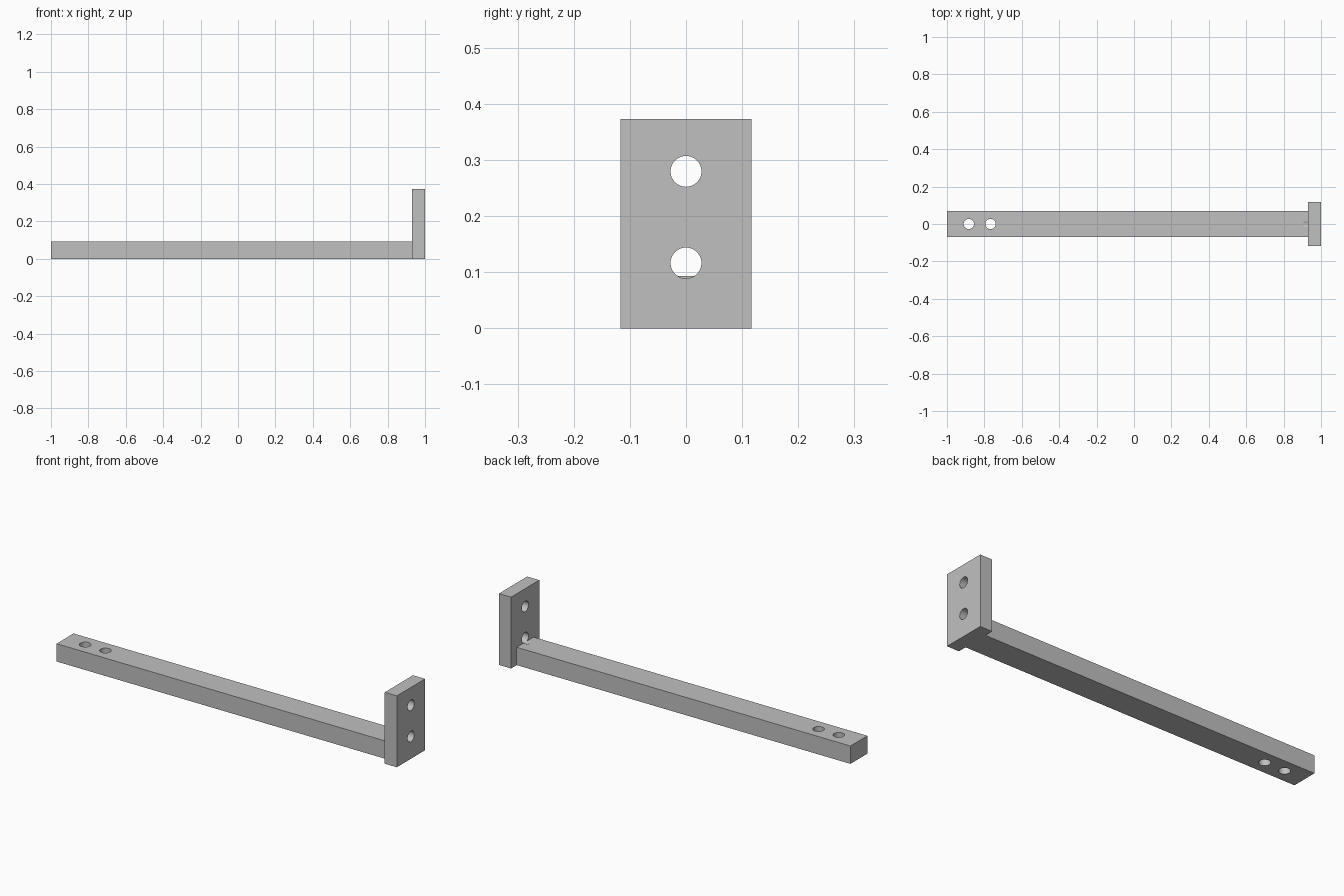
import bpy
from math import pi

default_cube = bpy.data.objects.get("Cube")
if default_cube:
    bpy.data.objects.remove(default_cube, do_unlink=True)

UNIT = 0.01166          # one design unit
HOLE_RADIUS = 0.0275
PLATE_X = 1 - 6 * UNIT  # inner face of the end plate

steel = bpy.data.materials.new("silver grey")
steel.use_nodes = True
colour = (0.527, 0.527, 0.527, 1)
steel.diffuse_color = colour
steel.node_tree.nodes["Principled BSDF"].inputs["Base Color"].default_value = colour


def box(name, low, high):
    """Axis-aligned box between two corners."""
    centre = [(a + b) / 2 for a, b in zip(low, high)]
    bpy.ops.mesh.primitive_cube_add(size=1, location=centre)
    obj = bpy.context.object
    obj.name = name
    obj.scale = [b - a for a, b in zip(low, high)]
    bpy.ops.object.transform_apply(location=True, rotation=False, scale=True)
    obj.data.materials.append(steel)
    return obj


def drill(obj, centre, depth, rotation=(0, 0, 0)):
    """Cut one round hole and discard the cutter."""
    bpy.ops.mesh.primitive_cylinder_add(vertices=48, radius=HOLE_RADIUS, depth=depth,
                                        location=centre, rotation=rotation)
    cutter = bpy.context.object
    cutter.name = "hole_cutter"
    cutter.hide_render = True
    cutter.data.materials.append(steel)
    cut = obj.modifiers.new("hole", "BOOLEAN")
    cut.operation = "DIFFERENCE"
    cut.solver = "EXACT"
    cut.object = cutter
    bpy.context.view_layer.objects.active = obj
    bpy.ops.object.modifier_apply(modifier=cut.name)
    bpy.data.objects.remove(cutter, do_unlink=True)


# Long bar and upright end plate
bar = box("bar", (-1, -6 * UNIT, 0), (PLATE_X, 6 * UNIT, 8 * UNIT))
plate = box("end_plate", (PLATE_X, -10 * UNIT, 0), (1, 10 * UNIT, 32 * UNIT))

# Two vertical holes through the free end of the bar
for step in (10, 20):
    drill(bar, (-1 + step * UNIT, 0, 4 * UNIT), 0.3)

# Two holes through the plate
for height in (10, 24):
    drill(plate, (1 - 3 * UNIT, 0, height * UNIT), 0.3, (0, pi / 2, 0))

# Shallow groove where the lower plate hole runs on into the bar
drill(bar, (PLATE_X, 0, 10 * UNIT), 0.046, (0, pi / 2, 0))

# Smooth hole walls with crisp edges
for part in (bar, plate):
    bpy.ops.object.select_all(action="DESELECT")
    part.select_set(True)
    bpy.context.view_layer.objects.active = part
    bpy.ops.object.shade_smooth_by_angle(angle=pi / 6)
